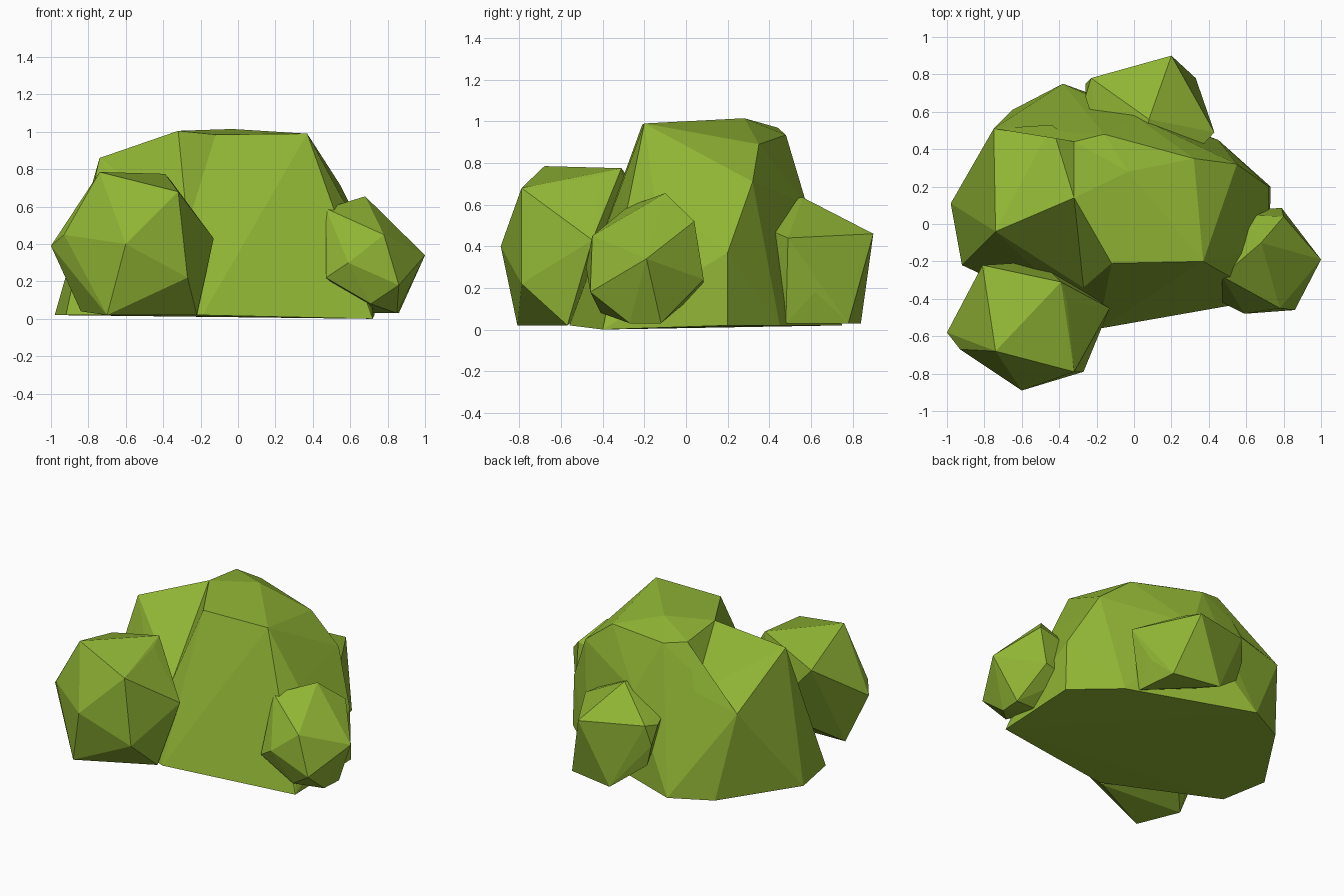
import bpy, bmesh
from mathutils import Vector

if "Cube" in bpy.data.objects:
    bpy.data.objects.remove(bpy.data.objects["Cube"])

leaf = bpy.data.materials.new("leaf_green")
leaf.diffuse_color = (0.28, 0.46, 0.035, 1)
leaf.use_nodes = True
leaf.node_tree.nodes["Principled BSDF"].inputs["Base Color"].default_value = leaf.diffuse_color


def clump(name, pts, dents=()):
    """Faceted convex clump from corner points; each dent (end, end, corner) creases one edge in."""
    bm = bmesh.new()
    for p in pts:
        bm.verts.new(p)
    bmesh.ops.convex_hull(bm, input=bm.verts[:])
    bmesh.ops.delete(bm, geom=[v for v in bm.verts if not v.link_faces], context='VERTS')
    for p, q, c in dents:
        p, q = Vector(p), Vector(q)

        def miss(e):
            a, b = e.verts[0].co, e.verts[1].co
            return min((a - p).length + (b - q).length, (a - q).length + (b - p).length)
        # split the edge, pull the new corner in and fan the faces from it
        e = min(bm.edges, key=miss)
        a, b = e.verts
        corner = bmesh.utils.edge_split(e, a, 0.5)[1]
        corner.co = c
        for f in list(corner.link_faces):
            far = [v for v in f.verts if v not in (a, b, corner)]
            if len(f.verts) > 3 and far:
                bmesh.utils.face_split(f, corner, far[0])
    bmesh.ops.recalc_face_normals(bm, faces=bm.faces[:])
    me = bpy.data.meshes.new(name)
    bm.to_mesh(me)
    bm.free()
    me.materials.append(leaf)
    ob = bpy.data.objects.new(name, me)
    bpy.context.collection.objects.link(ob)
    return ob


# Main mass: crown, shoulders, then the flat base outline
brow, shoulder, rear = (-.12, -.21, .985), (-.74, -.04, .86), (-.32, .44, .97)
clump("main_bush", [
    brow, shoulder, rear, (.37, -.20, .99), (-.32, .14, 1.005), (-.03, .28, 1.015),
    (-.16, .48, .935), (.32, .35, .89), (.55, .32, .71), (.57, -.15, .62),
    (.20, -.35, .50), (-.75, .51, .61), (.72, .20, .37), (0, .58, .6),
    (.72, -.40, .0), (.73, .20, .02), (.45, .45, .02), (-.38, .75, .02),
    (-.65, .61, .02), (-.98, .11, .02), (-.92, -.22, .02), (-.19, -.56, .02),
], dents=[(brow, shoulder, (-.27, -.34, .50)), (shoulder, rear, (-.44, .53, .69))])

# Front left clump
clump("front_left_clump", [
    (-.60, -.89, .40), (-.74, -.68, .785), (-.32, -.79, .68), (-.39, -.31, .775),
    (-.36, -.41, .74), (-.13, -.45, .43), (-.27, -.79, .22), (-.70, -.81, .02),
    (-.22, -.57, .02), (-.93, -.67, .45), (-1.0, -.58, .39), (-.81, -.22, .65),
    (-.84, -.55, .04), (-.5, -.2, .3),
])

# Right clump
clump("right_clump", [
    (.68, -.10, .655), (1.0, -.19, .34), (.80, .04, .52), (.79, .085, .24),
    (.86, -.46, .18), (.78, -.45, .45), (.59, -.48, .30), (.86, -.12, .03),
    (.85, -.27, .03), (.70, -.12, .03), (.47, -.28, .59), (.47, -.42, .22),
    (.71, -.41, .08), (.55, .05, .45), (.6, .08, .2),
])

# Back clump
clump("back_clump", [
    (.20, .90, .46), (.08, .56, .635), (-.23, .78, .49), (0, .84, .03),
    (.33, .78, .03), (.43, .49, .44), (.38, .62, .18), (.36, .48, .03),
    (-.26, .68, .47), (-.26, .75, .35), (-.22, .74, .2), (0, .4, .2),
    (.05, .3, .6), (.3, .35, .5), (-.2, .5, .5),
])
